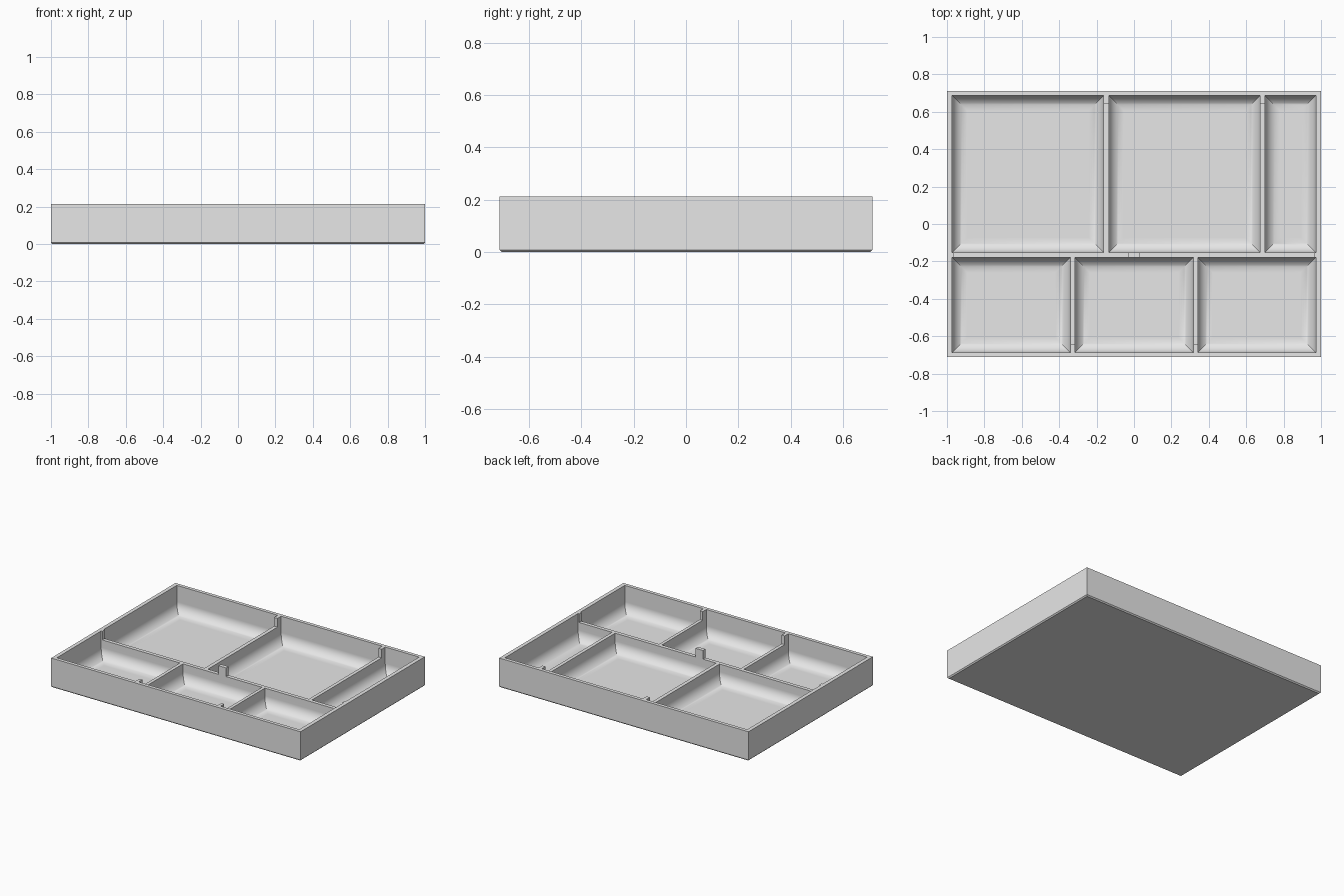
import bpy, bmesh, math

if "Cube" in bpy.data.objects:
    bpy.data.objects.remove(bpy.data.objects["Cube"], do_unlink=True)

HALF_X, HALF_Y, HEIGHT = 1.0, 0.712, 0.213
IN_X, IN_Y = 0.972, 0.687
FLOOR, FILLET, STEPS = 0.015, 0.08, 12
DIVIDER_TOP, ABOVE = 0.15, 0.3
ROW_Y = (-0.179, -0.152)               # faces of the long divider
BACK_GAPS = ((-0.162, -0.135), (0.675, 0.7))
FRONT_GAPS = ((-0.34, -0.316), (0.318, 0.341))

grey = bpy.data.materials.new("light grey")
grey.use_nodes = True
grey.diffuse_color = (0.8, 0.8, 0.8, 1)
grey.node_tree.nodes["Principled BSDF"].inputs["Base Color"].default_value = (0.8, 0.8, 0.8, 1)


def loft(name, x, y, rings):
    """Closed solid from rectangles, each given as (inset, z), bottom to top."""
    bm = bmesh.new()
    loops = []
    for inset, z in rings:
        x0, x1, y0, y1 = x[0] + inset, x[1] - inset, y[0] + inset, y[1] - inset
        corners = ((x0, y0), (x1, y0), (x1, y1), (x0, y1))
        loops.append([bm.verts.new((cx, cy, z)) for cx, cy in corners])
    bm.faces.new(loops[0][::-1])
    bm.faces.new(loops[-1])
    for low, high in zip(loops, loops[1:]):
        for i in range(4):
            j = (i + 1) % 4
            bm.faces.new((low[i], low[j], high[j], high[i]))
    mesh = bpy.data.meshes.new(name)
    bm.to_mesh(mesh)
    bm.free()
    mesh.materials.append(grey)
    obj = bpy.data.objects.new(name, mesh)
    bpy.context.collection.objects.link(obj)
    return obj


def activate(obj):
    bpy.ops.object.select_all(action='DESELECT')
    obj.select_set(True)
    bpy.context.view_layer.objects.active = obj


def carve(cutter):
    cutter.hide_render = True
    mod = tray.modifiers.new("carve", 'BOOLEAN')
    mod.operation, mod.solver, mod.object = 'DIFFERENCE', 'EXACT', cutter
    activate(tray)
    bpy.ops.object.modifier_apply(modifier=mod.name)
    bpy.data.objects.remove(cutter, do_unlink=True)


# Tray block with a small chamfer under the outer edge
tray = loft("divided_tray", (-HALF_X, HALF_X), (-HALF_Y, HALF_Y),
            [(0.008, 0), (0, 0.008), (0, HEIGHT)])

# Compartments: straight walls, with a round fillet running into the floor
pocket = []
for i in range(STEPS + 1):
    a = math.pi / 2 * i / STEPS
    pocket.append((FILLET * (1 - math.sin(a)), FLOOR + FILLET * (1 - math.cos(a))))
pocket.append((0, ABOVE))

rows = ((BACK_GAPS, (ROW_Y[1], IN_Y)), (FRONT_GAPS, (-IN_Y, ROW_Y[0])))
for gaps, y in rows:
    edges = [-IN_X] + [e for gap in gaps for e in gap] + [IN_X]
    for x in zip(edges[::2], edges[1::2]):
        carve(loft("compartment_cutter", x, y, pocket))

# Lowered tops of the dividers, leaving short posts at the walls and centre
notch = [(0, DIVIDER_TOP), (0, ABOVE)]
for x in ((-0.963, -0.03), (0.03, 0.963)):
    carve(loft("notch_cutter", x, (ROW_Y[0] - 0.01, ROW_Y[1] + 0.01), notch))
for gaps, y in ((BACK_GAPS, (-0.163, 0.645)), (FRONT_GAPS, (-0.645, -0.168))):
    for left, right in gaps:
        carve(loft("notch_cutter", (left - 0.01, right + 0.01), y, notch))

# Soft shading on the fillets, crisp rims
activate(tray)
bpy.ops.object.shade_smooth_by_angle(angle=math.radians(30))
weighted = tray.modifiers.new("flat floors", 'WEIGHTED_NORMAL')
weighted.keep_sharp = True
